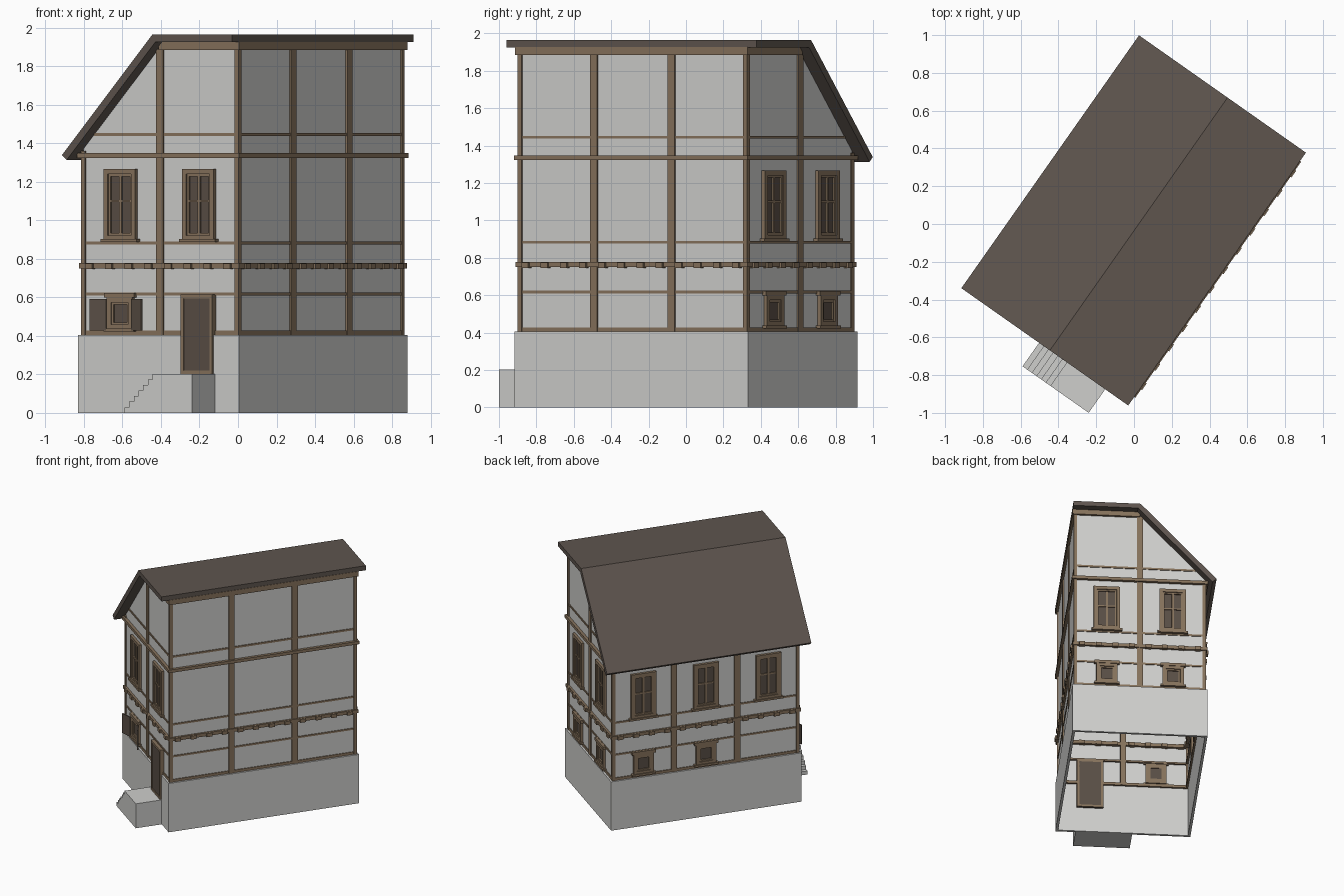
import bpy, bmesh, math
from mathutils import Matrix

if "Cube" in bpy.data.objects:
    bpy.data.objects.remove(bpy.data.objects["Cube"])

PLACE = Matrix.Translation((0.025, 0, 0)) @ Matrix.Rotation(math.radians(-35.1), 4, 'Z')
HU, HV = 0.5, 0.75          # half width and half length of the timber frame


def material(name, rgb):
    m = bpy.data.materials.new(name)
    m.diffuse_color = (*rgb, 1)
    m.use_nodes = True
    m.node_tree.nodes["Principled BSDF"].inputs["Base Color"].default_value = m.diffuse_color
    return m


PLASTER = material("pale_plaster", (0.62, 0.62, 0.605))
TIMBER = material("brown_timber", (0.24, 0.17, 0.108))
ROOF = material("dark_roof", (0.112, 0.09, 0.076))
DARK = material("dark_panel", (0.10, 0.076, 0.06))


def finish(name, bm, mat):
    bmesh.ops.recalc_face_normals(bm, faces=bm.faces)
    bm.transform(PLACE)
    me = bpy.data.meshes.new(name)
    bm.to_mesh(me)
    bm.free()
    me.materials.append(mat)
    ob = bpy.data.objects.new(name, me)
    bpy.context.collection.objects.link(ob)


def box(bm, x0, x1, y0, y1, z0, z1):
    m = Matrix.Translation(((x0 + x1) / 2, (y0 + y1) / 2, (z0 + z1) / 2))
    m = m @ Matrix.Diagonal((abs(x1 - x0), abs(y1 - y0), z1 - z0, 1))
    bmesh.ops.create_cube(bm, size=1, matrix=m)


def on_wall(bm, side, s0, s1, d0, d1, z0, z1):
    """Box on a wall: s runs along the wall, d is distance out of the frame plane."""
    if side in ("front", "back"):
        k = -1 if side == "front" else 1
        box(bm, s0, s1, k * (HV + d0), k * (HV + d1), z0, z1)
    else:
        k = -1 if side == "left" else 1
        box(bm, k * (HU + d0), k * (HU + d1), s0, s1, z0, z1)


def extrude(bm, pts, v0, v1, skip=()):
    a = [bm.verts.new((u, v0, z)) for u, z in pts]
    b = [bm.verts.new((u, v1, z)) for u, z in pts]
    bm.faces.new(a)
    bm.faces.new(b[::-1])
    n = len(pts)
    for i in range(n):
        if i not in skip:
            bm.faces.new((a[i], b[i], b[(i + 1) % n], a[(i + 1) % n]))


# plinth, open underneath
bm = bmesh.new()
for s in (-1, 1):
    box(bm, -0.51, 0.51, s * 0.742, s * 0.762, 0, 0.405)
    box(bm, s * 0.49, s * 0.51, -0.742, 0.742, 0, 0.405)
finish("plinth", bm, PLASTER)

# plaster walls, open underneath
bm = bmesh.new()
extrude(bm, [(-0.491, 0.4), (0.491, 0.4), (0.491, 1.93), (0.02, 1.93), (-0.491, 1.372)],
        -0.741, 0.741, skip=(0,))
finish("walls", bm, PLASTER)

# roof: one steep slope and one flat half
bm = bmesh.new()
extrude(bm, [(-0.573, 1.338), (0, 1.963), (0.507, 1.963), (0.507, 1.925),
             (0.02, 1.925), (-0.543, 1.313)], -0.818, 0.818)
finish("roof", bm, ROOF)

# side stairs with landing
bm = bmesh.new()
pts = [(0.358, 0), (0.358, 0.203)]
for i in range(7):
    u = 0.11 - i * 0.03
    pts += [(u, 0.203 * (7 - i) / 7), (u, 0.203 * (6 - i) / 7)]
extrude(bm, pts, -0.97, -0.76)
finish("stairs", bm, PLASTER)

# upright posts
bm = bmesh.new()
for v in (-1, 1):
    box(bm, -0.5, -0.474, v * 0.724, v * 0.75, 0.405, 1.36)
    box(bm, 0.474, 0.5, v * 0.724, v * 0.75, 0.405, 1.925)
for side in ("front", "back"):
    on_wall(bm, side, -0.022, 0.022, -0.03, 0.001, 0.405, 1.89)
for v in (-0.253, 0.253):
    on_wall(bm, "left", v - 0.023, v + 0.023, -0.03, 0.001, 0.405, 1.35)
    on_wall(bm, "right", v - 0.023, v + 0.023, -0.03, 0.001, 0.405, 1.89)
finish("posts", bm, TIMBER)

# horizontal rails and beams: bottom, top, outward distance
rails = bmesh.new()
beams = bmesh.new()
for side in ("front", "back", "left", "right"):
    h = HU if side in ("front", "back") else HV
    for z0, z1 in ((0.405, 0.427), (0.61, 0.624), (0.875, 0.889)):
        on_wall(rails, side, -h, h, -0.025, -0.003, z0, z1)
    for z0, z1, d in ((0.75, 0.777, 0.008), (1.323, 1.348, 0.014)):
        on_wall(beams, side, -h - d, h + d, -0.03, d, z0, z1)
    if side != "left":
        lo = -0.42 if h == HU else -h
        on_wall(rails, side, lo, h, -0.025, -0.003, 1.437, 1.452)
        lo = 0.0 if h == HU else -h - 0.01
        on_wall(beams, side, lo, h + 0.01, -0.03, 0.01, 1.885, 1.926)
    # joist ends
    n = 8 if h == HU else 12
    for i in range(n):
        s = -h + (i + 0.5) * 2 * h / n
        on_wall(beams, side, s - 0.022, s + 0.022, -0.04, 0.02, 0.746, 0.775)
finish("rails", rails, TIMBER)
finish("beams", beams, TIMBER)

# windows
frames = bmesh.new()
panes = bmesh.new()


def window(side, s, w, z0, z1, t, bars):
    h = w / 2
    # casing, inner sash, head and sill
    for a, d, e in ((0, 0.012, t), (t, 0.004, 0.012)):
        for k in (-1, 1):
            on_wall(frames, side, s + k * (h - a), s + k * (h - a - e), -0.03, d, z0 + a, z1 - a)
        for za, zb in ((z0 + a, z0 + a + e), (z1 - a - e, z1 - a)):
            on_wall(frames, side, s - h + a, s + h - a, -0.03, d, za, zb)
    on_wall(panes, side, s - h + t, s + h - t, -0.025, -0.006, z0 + t, z1 - t)
    on_wall(frames, side, s - h - 0.015, s + h + 0.015, -0.02, 0.02, z0 - 0.01, z0 + 0.006)
    if bars:
        zb = z0 + 0.55 * (z1 - z0)
        on_wall(frames, side, s - 0.008, s + 0.008, -0.02, 0.002, z0 + t, z1 - t)
        on_wall(frames, side, s - h + t, s + h - t, -0.02, 0.002, zb - 0.006, zb + 0.006)


for side in ("front", "back", "left"):
    for s in ((-0.248, 0.25) if side != "left" else (-0.5, 0, 0.5)):
        window(side, s, 0.2, 0.896, 1.266, 0.026, True)
for side, s in (("front", -0.248), ("back", -0.25), ("back", 0.25), ("left", 0), ("left", 0.5)):
    window(side, s, 0.16, 0.432, 0.6, 0.026, False)
    on_wall(frames, side, s - 0.095, s + 0.095, -0.02, 0.016, 0.598, 0.622)
finish("window_frames", frames, TIMBER)
finish("window_panes", panes, DARK)

# open shutters on the front window
bm = bmesh.new()
for k in (-1, 1):
    part = bmesh.new()
    box(part, 0, k * 0.09, -0.01, 0, 0.428, 0.59)
    part.transform(Matrix.Translation((-0.248 + k * 0.082, -0.76, 0))
                   @ Matrix.Rotation(-k * math.radians(20), 4, 'Z'))
    me = bpy.data.meshes.new("shutter_part")
    part.to_mesh(me)
    part.free()
    bm.from_mesh(me)
    bpy.data.meshes.remove(me)
finish("shutters", bm, DARK)

# door and its frame
bm = bmesh.new()
on_wall(bm, "front", 0.165, 0.335, -0.03, 0.018, 0.203, 0.6)
finish("door", bm, DARK)
bm = bmesh.new()
for k in (-1, 1):
    on_wall(bm, "front", 0.25 + k * 0.082, 0.25 + k * 0.1, -0.03, 0.024, 0.203, 0.612)
on_wall(bm, "front", 0.15, 0.35, -0.03, 0.024, 0.594, 0.614)
on_wall(bm, "front", 0.15, 0.35, -0.03, 0.024, 0.203, 0.22)
finish("door_frame", bm, TIMBER)
